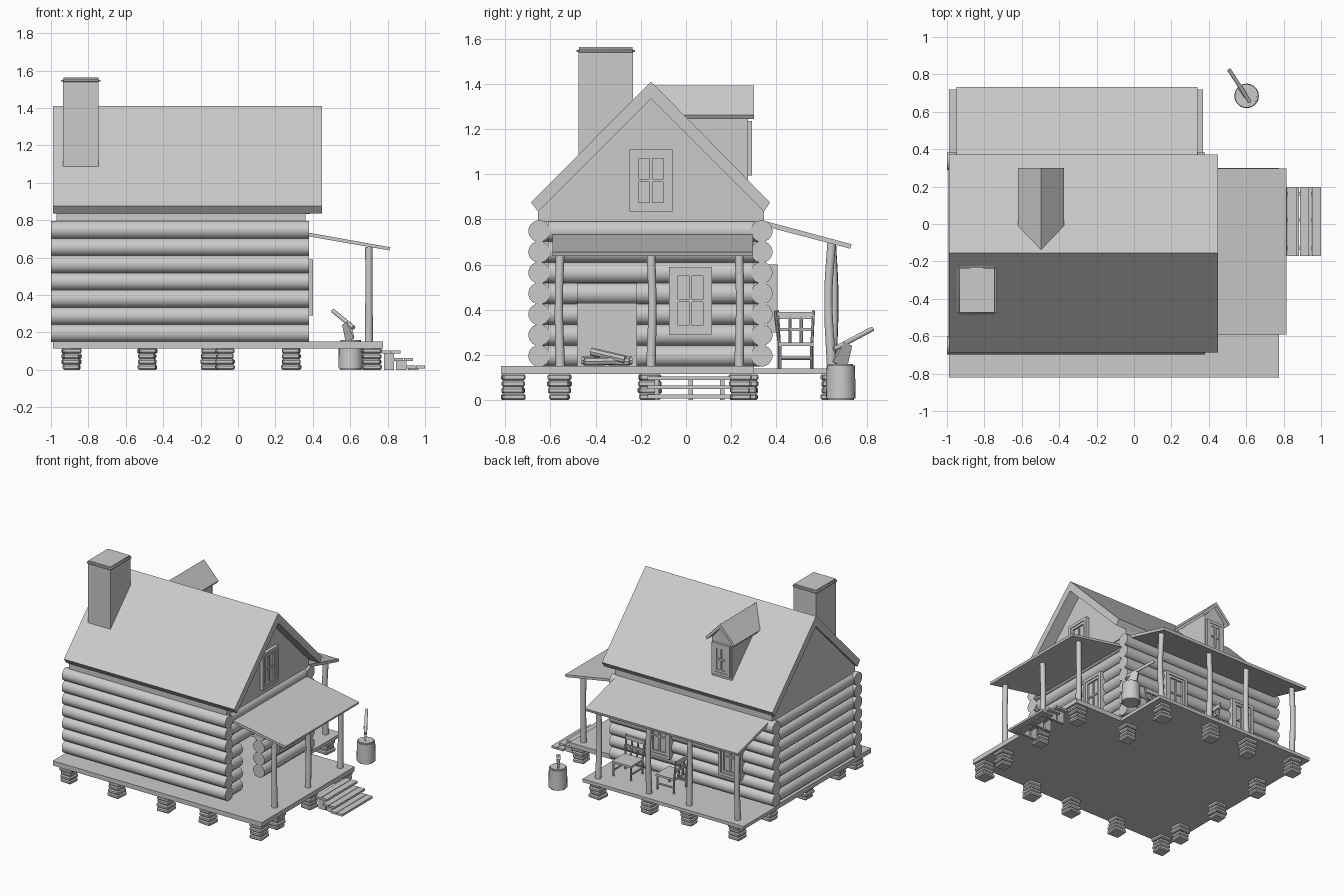
import bpy
import bmesh
import random
from math import radians, pi
from mathutils import Matrix, Vector

random.seed(4)
if "Cube" in bpy.data.objects:
    bpy.data.objects.remove(bpy.data.objects["Cube"])

GREY = (0.6, 0.6, 0.6, 1)
clay = bpy.data.materials.new("plain_grey")
clay.use_nodes = True
clay.diffuse_color = GREY
clay.node_tree.nodes["Principled BSDF"].inputs["Base Color"].default_value = GREY


def finish(name, bm, smooth=False):
    bmesh.ops.recalc_face_normals(bm, faces=bm.faces)
    mesh = bpy.data.meshes.new(name)
    bm.to_mesh(mesh)
    bm.free()
    mesh.materials.append(clay)
    obj = bpy.data.objects.new(name, mesh)
    bpy.context.collection.objects.link(obj)
    if smooth:
        bpy.ops.object.select_all(action="DESELECT")
        obj.select_set(True)
        bpy.context.view_layer.objects.active = obj
        bpy.ops.object.shade_smooth_by_angle(angle=radians(40))
    return obj


def add_box(bm, lo, hi, matrix=Matrix()):
    lo, hi = Vector(lo), Vector(hi)
    fit = Matrix.Translation((lo + hi) / 2) @ Matrix.Diagonal((*(hi - lo), 1))
    return bmesh.ops.create_cube(bm, size=1, matrix=matrix @ fit)["verts"]


def boxes(name, spans, matrix=Matrix()):
    bm = bmesh.new()
    for lo, hi in spans:
        add_box(bm, lo, hi, matrix)
    return finish(name, bm)


def prism(name, profile, axis, start, end):
    """Extrude a (side, height) profile along x or y."""
    bm = bmesh.new()
    place = (lambda s, h: (start, s, h)) if axis == "x" else (lambda s, h: (s, start, h))
    face = bm.faces.new([bm.verts.new(place(*p)) for p in profile])
    moved = bmesh.ops.extrude_face_region(bm, geom=[face])["geom"]
    step = Vector((end - start, 0, 0) if axis == "x" else (0, end - start, 0))
    bmesh.ops.translate(bm, vec=step, verts=[v for v in moved if isinstance(v, bmesh.types.BMVert)])
    return finish(name, bm)


def add_rod(bm, a, b, r1, r2=None, sides=14):
    a, b = Vector(a), Vector(b)
    turn = (b - a).to_track_quat("Z", "Y").to_matrix().to_4x4()
    bmesh.ops.create_cone(bm, cap_ends=True, segments=sides, radius1=r1, radius2=r2 or r1,
                          depth=(b - a).length, matrix=Matrix.Translation((a + b) / 2) @ turn)


def rods(name, spans, radius, matrix=Matrix(), sides=14):
    bm = bmesh.new()
    for a, b in spans:
        add_rod(bm, matrix @ Vector(a), matrix @ Vector(b), radius, sides=sides)
    return finish(name, bm, smooth=True)


def post(name, x, y, z0, z1, bow):
    """Slightly bowed tree-trunk post."""
    curve = bpy.data.curves.new(name, "CURVE")
    curve.dimensions, curve.bevel_depth, curve.use_fill_caps = "3D", 0.021, True
    curve.bevel_resolution, curve.resolution_u = 3, 5
    spline = curve.splines.new("BEZIER")
    spline.bezier_points.add(2)
    for p, (t, r) in zip(spline.bezier_points, ((0, 1.05), (0.55, 0.9), (1, 0.95))):
        p.co = (x, y + (bow if t == 0.55 else 0), z0 + t * (z1 - z0))
        p.radius = r
        p.handle_left_type = p.handle_right_type = "AUTO"
    obj = bpy.data.objects.new(name, curve)
    bpy.context.collection.objects.link(obj)
    curve.materials.append(clay)
    bpy.ops.object.select_all(action="DESELECT")
    obj.select_set(True)
    bpy.context.view_layer.objects.active = obj
    bpy.ops.object.convert(target="MESH")


# Decks
boxes("main_deck", [((-0.99, -0.82, 0.115), (0.775, 0.30, 0.15))])
boxes("back_deck", [((-0.99, 0.30, 0.115), (0.37, 0.72, 0.14))])

# Stacked stone piers
spots = [(x, -0.765) for x in (-0.89, -0.485, -0.07, 0.285, 0.715)]
spots += [(x, 0.65) for x in (-0.89, -0.485, -0.15, 0.285)]
spots += [(-0.89, y) for y in (-0.56, -0.16, 0.27)]
spots += [(0.715, y) for y in (-0.56, -0.16, 0.24)] + [(0.285, 0.27)]
bm = bmesh.new()
for x, y in spots:
    for i in range(4):
        w = random.uniform(0.043, 0.052)
        spin = Matrix.Translation((x, y, i * 0.029)) @ Matrix.Rotation(random.uniform(-0.1, 0.1), 4, "Z")
        add_box(bm, (-w, -w, 0), (w, w, 0.028), spin)
bmesh.ops.bevel(bm, geom=bm.edges[:], offset=0.007, segments=1, affect="EDGES")
finish("stone_piers", bm)

# Log walls, seven rows, with a doorway in the porch side
ROWS = [0.196 + 0.092 * i for i in range(7)]
R = 0.048
for name, y in (("front_log_wall", -0.65), ("back_log_wall", 0.335)):
    rods(name, [((-1, y, z), (0.38, y, z)) for z in ROWS], R, sides=18)
rods("chimney_side_log_wall", [((-0.945, -0.64, z), (-0.945, 0.33, z)) for z in ROWS], R, sides=18)
spans = []
for i, z in enumerate(ROWS):
    for y0, y1 in (((-0.61, -0.48), (-0.22, 0.30)) if i < 4 else ((-0.61, 0.30),)):
        spans.append(((0.33, y0, z), (0.33, y1, z)))
rods("porch_side_log_wall", spans, R, sides=18)

# Gable block and main roof
RIDGE = -0.155
prism("gable_walls", [(-0.655, 0.79), (0.345, 0.79), (0.345, 0.845), (RIDGE, 1.345), (-0.655, 0.845)],
      "x", -0.97, 0.36)
prism("main_roof", [(RIDGE, 1.41), (0.372, 0.875), (0.345, 0.835), (RIDGE, 1.333), (-0.655, 0.835),
                    (-0.686, 0.875)], "x", -0.99, 0.45)

# Chimney with rounded cap, and the hearth below it
boxes("chimney", [((-0.935, -0.475, 0.80), (-0.745, -0.235, 1.54))])
bm = bmesh.new()
add_box(bm, (-0.945, -0.485, 1.53), (-0.735, -0.225, 1.562))
bmesh.ops.bevel(bm, geom=bm.edges[:], offset=0.012, segments=3, affect="EDGES")
finish("chimney_cap", bm, smooth=True)
boxes("hearth", [((-0.93, -0.50, 0.15), (-0.74, -0.20, 0.43))])
rods("firewood", [((-0.70, -0.46, 0.175), (-0.66, -0.25, 0.17)), ((-0.64, -0.45, 0.17), (-0.68, -0.24, 0.175)),
                  ((-0.69, -0.42, 0.215), (-0.65, -0.27, 0.18))], 0.018, sides=8)

# Dormer
DX = -0.497
boxes("dormer_body", [((DX - 0.085, -0.02, 0.93), (DX + 0.085, 0.275, 1.27))])
prism("dormer_gable", [(DX - 0.085, 1.265), (DX + 0.085, 1.265), (DX, 1.365)], "y", -0.1, 0.275)
prism("dormer_roof", [(DX, 1.392), (DX + 0.123, 1.262), (DX + 0.113, 1.245), (DX, 1.36),
                      (DX - 0.113, 1.245), (DX - 0.123, 1.262)], "y", -0.14, 0.30)


# Windows: outer and inner frame, pane and crossbars, facing local -y
def window(name, where, angle, w, h, depth=0.025):
    place = Matrix.Translation(where) @ Matrix.Rotation(angle, 4, "Z")
    parts = [((-w, -0.006, -h), (w, 0.02, h))]
    for inset, bar, out in ((0, 0.022, depth), (0.022, 0.018, depth * 0.75)):
        a, b = w - inset, h - inset
        for s in (-1, 1):
            x0, x1 = sorted((s * a, s * (a - bar)))
            z0, z1 = sorted((s * b, s * (b - bar)))
            parts += [((x0, -out, -b), (x1, 0, b)), ((-a + bar, -out, z0), (a - bar, 0, z1))]
    parts += [((-0.006, -0.015, 0.04 - h), (0.006, 0, h - 0.04)), ((0.04 - w, -0.014, -0.006), (w - 0.04, 0, 0.006))]
    boxes(name, parts, place)


window("porch_window", (0.375, 0.02, 0.44), pi / 2, 0.095, 0.15)
window("gable_window", (0.36, RIDGE, 0.972), pi / 2, 0.095, 0.138)
window("dormer_window", (DX, 0.277, 1.115), pi, 0.075, 0.12, 0.016)
for i, x in enumerate((-0.05, -0.65)):
    window(f"back_window_{i + 1}", (x, 0.38, 0.45), pi, 0.095, 0.15)

# Porch roofs and posts
prism("side_porch_roof", [(0.35, 0.738), (0.815, 0.655), (0.81, 0.638), (0.35, 0.718)], "y", -0.59, 0.297)
prism("back_porch_roof", [(0.34, 0.795), (0.733, 0.69), (0.728, 0.67), (0.34, 0.772)], "x", -0.95, 0.34)
for i, y in enumerate((-0.557, RIDGE, 0.235)):
    post(f"side_post_{i + 1}", 0.70, y, 0.15, 0.655, (-0.006, 0.006, 0.004)[i])
for i, x in enumerate((0.29, -0.14, -0.48, -0.89)):
    post(f"back_post_{i + 1}", x, 0.645, 0.14, 0.705, (-0.015, 0.01, -0.008, 0.012)[i])

# Steps
treads, supports = [], []
for x, z in ((0.77, 0.10), (0.835, 0.06), (0.90, 0.02)):
    for k in (0, 0.052):
        treads.append(((x + k, -0.17, z - 0.012), (x + k + 0.048, 0.197, z + 0.004)))
    for y in (-0.14, 0.01, 0.15):
        supports.append(((x + 0.01, y, 0), (x + 0.065, y + 0.02, z - 0.01)))
boxes("step_treads", treads)
boxes("step_supports", supports)


# Ladder-back chairs, facing local +y
def chair(name, x, y, angle):
    place = Matrix.Translation((x, y, 0.14)) @ Matrix.Rotation(angle, 4, "Z")
    legs = []
    for s in (-0.072, 0.072):
        legs += [((s, 0.07, 0), (s, 0.07, 0.105)), ((s, -0.07, 0), (s, -0.07, 0.11)),
                 ((s, -0.07, 0.1), (s * 1.1, -0.09, 0.255)), ((s, -0.07, 0.045), (s, 0.07, 0.045))]
    legs += [((s, -0.072, 0.11), (s, -0.088, 0.23)) for s in (-0.025, 0.025)]
    rods(name + "_frame", legs, 0.007, place, sides=8)
    boxes(name + "_seat_and_back", [((-0.08, -0.075, 0.1), (0.08, 0.08, 0.115)),
                                    ((-0.082, -0.096, 0.22), (0.082, -0.082, 0.25)),
                                    ((-0.076, -0.088, 0.165), (0.076, -0.076, 0.18))], place)


chair("chair_1", 0.15, 0.485, 0)
chair("chair_2", -0.22, 0.485, -pi / 2)

# Chopping block and axe
bm = bmesh.new()
add_rod(bm, (0.602, 0.685, 0), (0.602, 0.685, 0.16), 0.066, 0.063, sides=20)
bmesh.ops.bevel(bm, geom=[e for e in bm.edges if abs(e.verts[0].co.z - e.verts[1].co.z) < 0.01],
                offset=0.008, segments=2, affect="EDGES")
finish("chopping_block", bm, smooth=True)
rods("axe_handle", [((0.618, 0.655, 0.225), (0.508, 0.825, 0.315))], 0.011, sides=10)
bm = bmesh.new()
tilt = Matrix.Translation((0.6, 0.68, 0.155)) @ Matrix.Rotation(radians(-57), 4, "Z") @ Matrix.Rotation(radians(-22), 4, "Y")
for v in add_box(bm, (-0.022, -0.014, 0), (0.022, 0.014, 0.1)):
    if v.co.z < 0.05:
        v.co.y *= 0.2
        v.co.x *= 1.8
bmesh.ops.transform(bm, matrix=tilt, verts=bm.verts)
finish("axe_head", bm)
